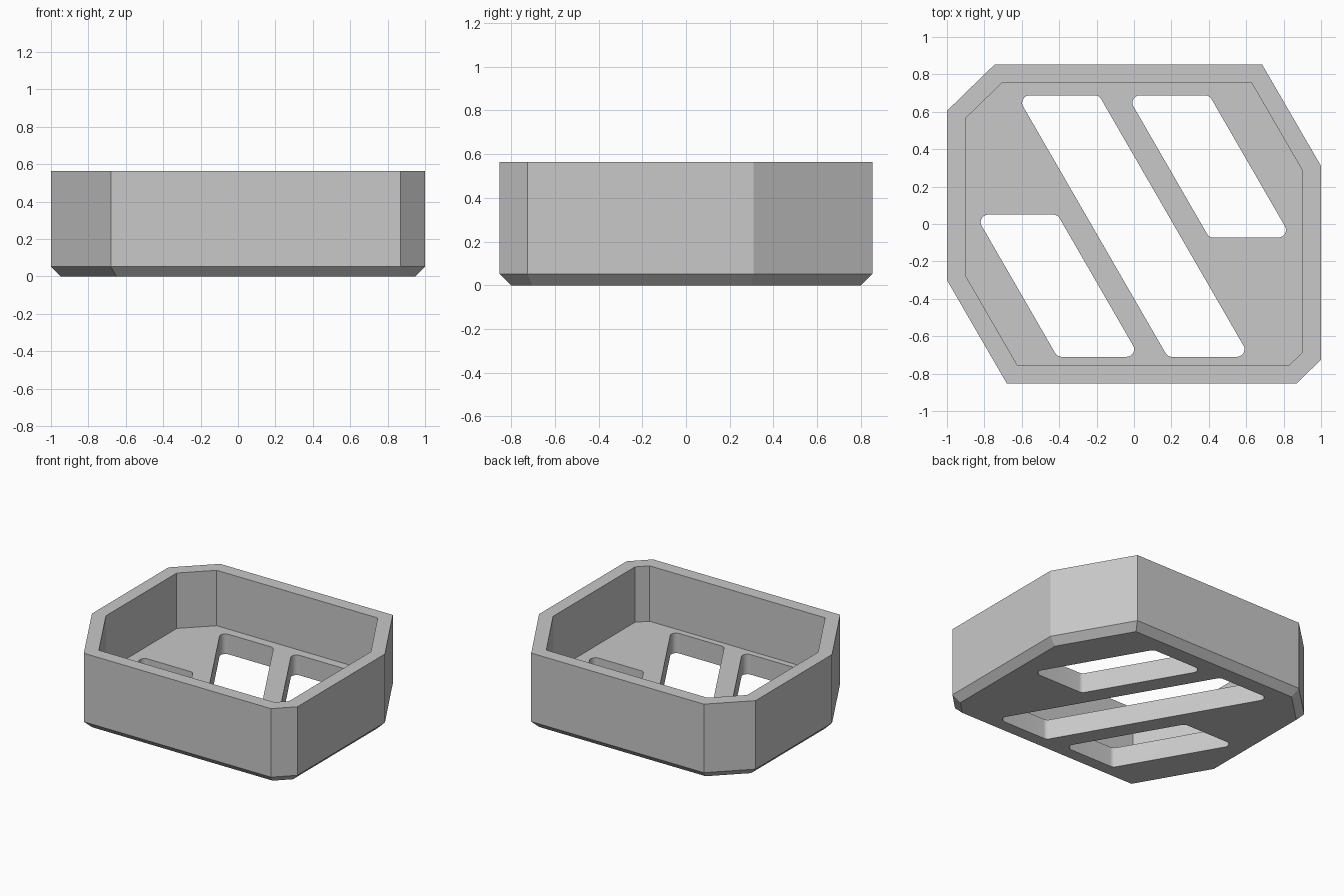
import bpy
import bmesh
import math
from mathutils import Vector

if "Cube" in bpy.data.objects:
    bpy.data.objects.remove(bpy.data.objects["Cube"])

HEIGHT, FLOOR, CHAMFER, WALL = 0.565, 0.15, 0.052, 0.098
SLOPE = 1 / math.tan(math.radians(60))   # sideways lean of the slots

grey = bpy.data.materials.new("plain grey")
grey.use_nodes = True
grey.diffuse_color = (0.58, 0.58, 0.58, 1)
grey.node_tree.nodes["Principled BSDF"].inputs["Base Color"].default_value = grey.diffuse_color


def inward_normals(poly, i):
    """Inward normals of the two edges meeting at corner i (counter-clockwise)."""
    p = poly[i]
    edges = (p - poly[i - 1], poly[(i + 1) % len(poly)] - p)
    return [Vector((-e.y, e.x)).normalized() for e in edges]


def inset(poly, d):
    result = []
    for i, p in enumerate(poly):
        a, b = inward_normals(poly, i)
        result.append(p + (a + b) * d / (1 + a.dot(b)))
    return result


def rounded(poly, r, steps=10):
    result = []
    for i, c in enumerate(inset(poly, r)):
        a, b = inward_normals(poly, i)
        start = math.atan2(-a.y, -a.x)
        turn = math.acos(a.dot(b))
        for k in range(steps + 1):
            t = start + turn * k / steps
            result.append(c + Vector((math.cos(t), math.sin(t))) * r)
    return result


def loft(name, rings):
    """Closed solid through a list of (outline, height) rings."""
    bm = bmesh.new()
    loops = [[bm.verts.new((p.x, p.y, z)) for p in poly] for poly, z in rings]
    for low, high in zip(loops, loops[1:]):
        for i in range(len(low)):
            j = (i + 1) % len(low)
            bm.faces.new((low[i], low[j], high[j], high[i]))
    bm.faces.new(loops[0][::-1])
    bm.faces.new(loops[-1])
    bmesh.ops.recalc_face_normals(bm, faces=bm.faces)
    mesh = bpy.data.meshes.new(name)
    bm.to_mesh(mesh)
    bm.free()
    mesh.materials.append(grey)
    obj = bpy.data.objects.new(name, mesh)
    bpy.context.collection.objects.link(obj)
    return obj


# Tray: chamfered foot, outer wall, rim, inner wall, floor
outline = [Vector(p) for p in (
    (-0.745, 0.853), (-1, 0.605), (-1, -0.3), (-0.68, -0.853),
    (0.87, -0.853), (1, -0.725), (1, 0.31), (0.685, 0.853))]
inner = inset(outline, WALL)
tray = loft("tray", [
    (inset(outline, CHAMFER), 0), (outline, CHAMFER), (outline, HEIGHT),
    (inner, HEIGHT), (inner, FLOOR)])

# Slanted slots through the floor: left and right crossing of y = 0, bottom, top
slots = [(-0.82, -0.38, -0.71, 0.05),
         (-0.23, 0.21, -0.71, 0.688),
         (0.36, 0.80, -0.072, 0.688)]
bpy.context.view_layer.objects.active = tray
tray.select_set(True)
for left, right, low, high in slots:
    corners = [Vector((x - y * SLOPE, y)) for x, y in
               ((left, low), (right, low), (right, high), (left, high))]
    shape = rounded(corners, 0.04)
    cutter = loft("slot_cutter", [(shape, -0.1), (shape, FLOOR + 0.1)])
    cutter.hide_render = True
    cut = tray.modifiers.new("slot", "BOOLEAN")
    cut.operation = "DIFFERENCE"
    cut.solver = "EXACT"
    cut.object = cutter
    bpy.ops.object.modifier_apply(modifier=cut.name)
    bpy.data.objects.remove(cutter)

# Smooth only the slot corners
bpy.ops.object.shade_smooth_by_angle(angle=math.radians(15))
